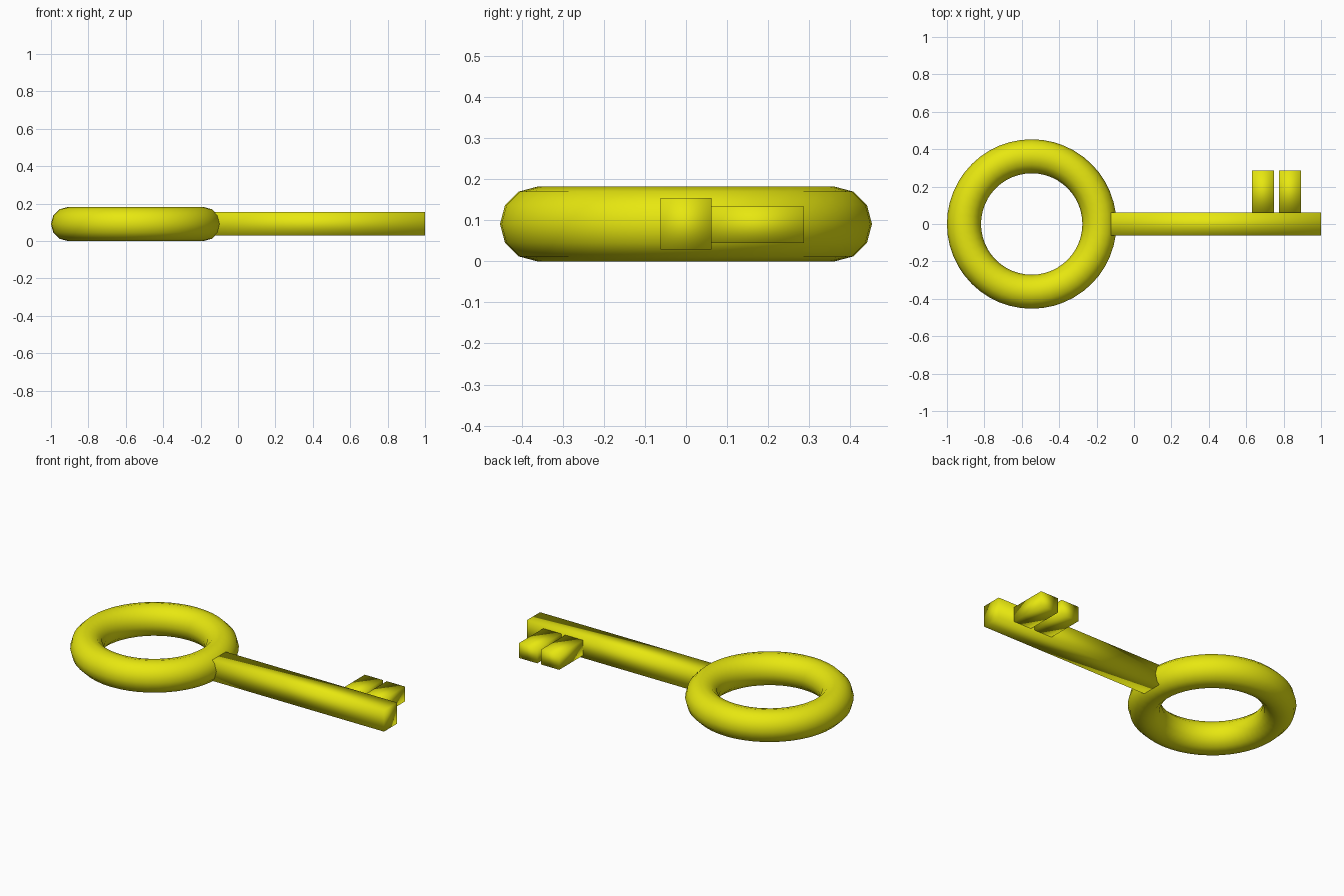
import bpy
from mathutils import Vector

if "Cube" in bpy.data.objects:
    bpy.data.objects.remove(bpy.data.objects["Cube"], do_unlink=True)

# Single yellow material
yellow = bpy.data.materials.new("yellow")
yellow.use_nodes = True
color = (0.8, 0.8, 0.005, 1)
yellow.diffuse_color = color
yellow.node_tree.nodes["Principled BSDF"].inputs["Base Color"].default_value = color


def finish(name):
    obj = bpy.context.object
    obj.name = name
    obj.data.materials.append(yellow)
    bpy.ops.object.shade_smooth()
    return obj


def box(name, low, high):
    low, high = Vector(low), Vector(high)
    bpy.ops.mesh.primitive_cube_add(size=1, location=(low + high) / 2)
    bpy.context.object.scale = high - low
    bpy.ops.object.transform_apply(location=False, rotation=False, scale=True)
    return finish(name)


# Ring handle
bpy.ops.mesh.primitive_torus_add(
    location=(-0.547, 0, 0.091), major_radius=0.362, minor_radius=0.091,
    major_segments=48, minor_segments=12)
finish("ring_handle")

# Square shaft
box("shaft", (-0.123, -0.062, 0.029), (1, 0.062, 0.154))

# Two teeth on the side of the shaft
for name, x in (("inner_tooth", 0.63), ("outer_tooth", 0.774)):
    box(name, (x, 0.06, 0.045), (x + 0.118, 0.287, 0.134))
